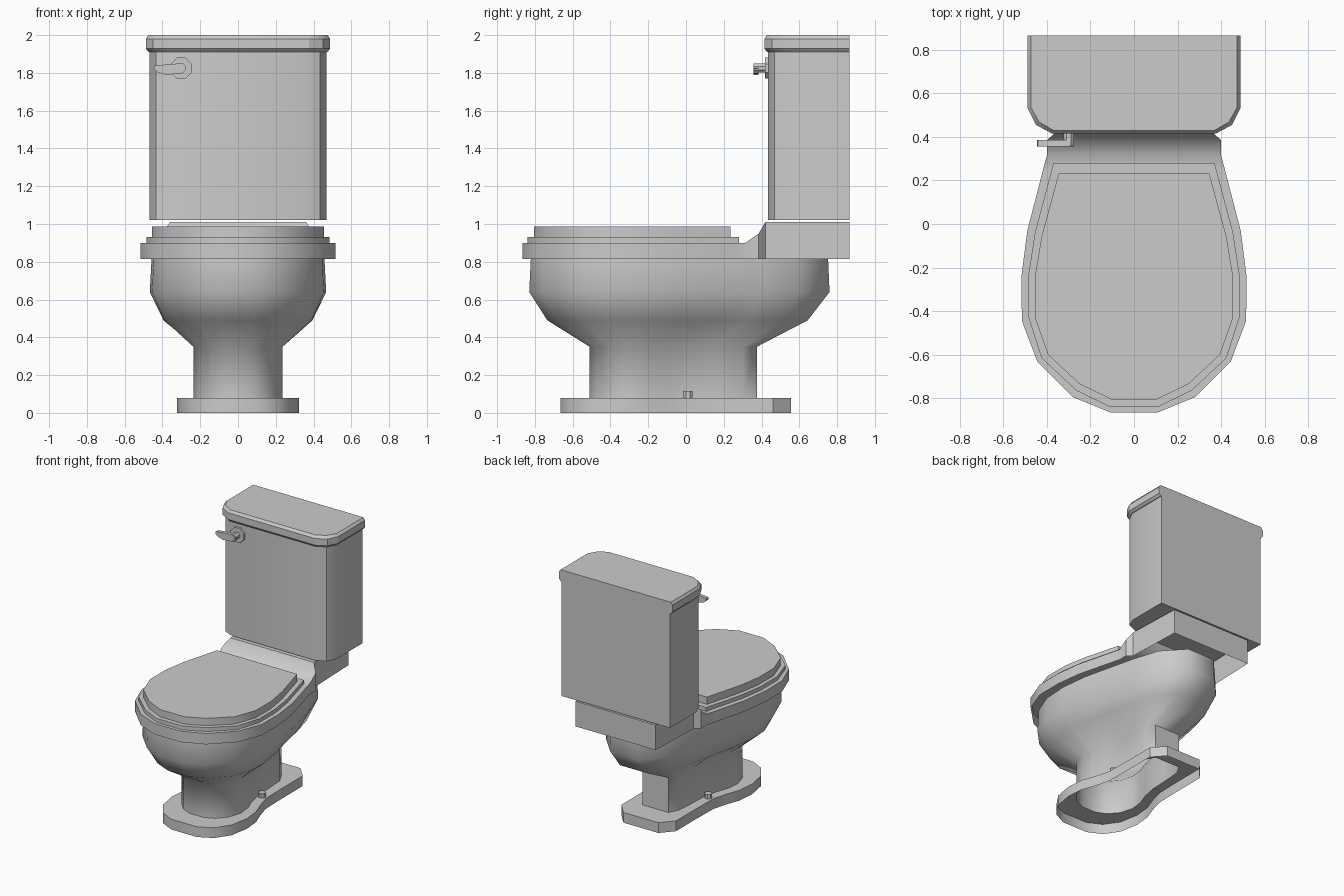
import bpy, bmesh, math
from mathutils import Matrix

if "Cube" in bpy.data.objects:
    bpy.data.objects.remove(bpy.data.objects["Cube"])


def ring(half, z):
    """Closed outline from a right-hand half (front to back), mirrored in x."""
    pts = [(p[0], p[1], p[2] if len(p) > 2 else z) for p in half]
    return pts + [(-x, y, h) for x, y, h in reversed(pts)]


def finish(name, bm, angle=38):
    mesh = bpy.data.meshes.new(name)
    bm.to_mesh(mesh)
    bm.free()
    ob = bpy.data.objects.new(name, mesh)
    bpy.context.collection.objects.link(ob)
    bpy.ops.object.select_all(action='DESELECT')
    ob.select_set(True)
    bpy.context.view_layer.objects.active = ob
    bpy.ops.object.shade_smooth_by_angle(angle=math.radians(angle))
    return ob


def loft(name, rings, bottom=True, top=True, rows=False, angle=38):
    """Skin stacked outlines; rows=True caps the top with cross strips."""
    bm = bmesh.new()
    vs = [[bm.verts.new(p) for p in r] for r in rings]
    n = len(vs[0])
    for a, b in zip(vs, vs[1:]):
        for i in range(n):
            j = (i + 1) % n
            bm.faces.new((a[i], a[j], b[j], b[i]))
    if bottom:
        bm.faces.new(vs[0][::-1])
    if rows:
        t = vs[-1]
        for i in range(n // 2 - 1):
            bm.faces.new((t[i], t[i + 1], t[n - 2 - i], t[n - 1 - i]))
    elif top:
        bm.faces.new(vs[-1])
    return finish(name, bm, angle)


def cylinder(name, r, depth, loc, sides=8, along_y=False):
    bm = bmesh.new()
    m = Matrix.Translation(loc)
    if along_y:
        m = m @ Matrix.Rotation(math.pi / 2, 4, 'X')
    m = m @ Matrix.Rotation(math.pi / sides, 4, 'Z')
    bmesh.ops.create_cone(bm, cap_ends=True, segments=sides, radius1=r,
                          radius2=r, depth=depth, matrix=m)
    return finish(name, bm)


def mix(a, b, t):
    return [(p[0] + (q[0] - p[0]) * t, p[1] + (q[1] - p[1]) * t) for p, q in zip(a, b)]


# Foot flange, waisted pedestal and bowl, open underneath
foot = [(.11, -.665), (.22, -.61), (.295, -.5), (.322, -.35), (.31, -.22),
        (.27, -.11), (.24, 0), (.235, .2), (.235, .46), (.15, .555)]
column = [(.06, -.51), (.14, -.475), (.205, -.40), (.236, -.30), (.225, -.2),
          (.19, -.1), (.165, .02), (.16, .15), (.15, .3), (.11, .375)]
bowl = [(.1, -.83), (.25, -.765), (.39, -.62), (.455, -.45), (.467, -.25),
        (.44, -.03), (.385, .2), (.335, .4), (.27, .6), (.12, .76)]
loft("foot", [ring(foot, 0), ring(foot, .08), ring(column, .08)], bottom=False, top=False)
loft("pedestal_bowl", [ring(column, .08), ring(column, .35),
                       ring(mix(column, bowl, .7), .49), ring(bowl, .64),
                       ring([(x * .98, y * .99) for x, y in bowl], .815)],
     bottom=False, top=False, angle=60)

# Rim rising at the back into the shelf under the tank
rim = [(.11, -.865), (.28, -.795), (.445, -.63), (.515, -.445), (.517, -.24),
       (.49, -.03), (.42, .24), (.40, .315), (.40, .385, .95),
       (.36, .42, 1.01), (.345, .865, 1.01)]
loft("rim_and_shelf", [ring([p[:2] for p in rim], .815), ring(rim, .90)],
     bottom=False, rows=True)

# Seat and its cover
seat = [(.11, -.84), (.265, -.765), (.425, -.615), (.484, -.43), (.484, -.23),
        (.455, -.04), (.37, .28)]
cover = [(.105, -.805), (.25, -.735), (.395, -.6), (.455, -.43), (.455, -.24),
         (.425, -.06), (.345, .235)]
loft("seat", [ring(seat, .90), ring(seat, .93)])
loft("seat_cover", [ring(cover, .93), ring(cover, .987)])

# Tank
tank = [(.36, .435), (.435, .468), (.468, .54), (.468, .865)]
loft("tank", [ring(tank, 1.02), ring(tank, 1.92)])


# Tank lid with bevelled edges
def lid(d, z):
    return ring([(.375 - d * .5, .415 + d), (.45 - d, .455 + d),
                 (.488 - d, .53 + d * .5), (.488 - d, .865)], z)


loft("tank_lid", [lid(.015, 1.91), lid(0, 1.928), lid(0, 1.98), lid(.014, 2.0)], angle=25)

# Flush handle: plate, stem and teardrop lever
cylinder("handle_plate", .06, .02, (-.30, .427, 1.825), along_y=True)
cylinder("handle_stem", .026, .075, (-.30, .3975, 1.825), along_y=True)
lever = [(-.445, 1.822), (-.425, 1.803), (-.38, 1.79), (-.30, 1.797), (-.275, 1.825),
         (-.295, 1.85), (-.36, 1.847), (-.442, 1.838)]
loft("handle_lever", [[(x, .385, z) for x, z in lever],
                      [(x, .357, z) for x, z in lever]])

# Floor bolts
for side, s in (("left", -1), ("right", 1)):
    cylinder(side + "_bolt", .027, .04, (s * .2, .01, .095))
